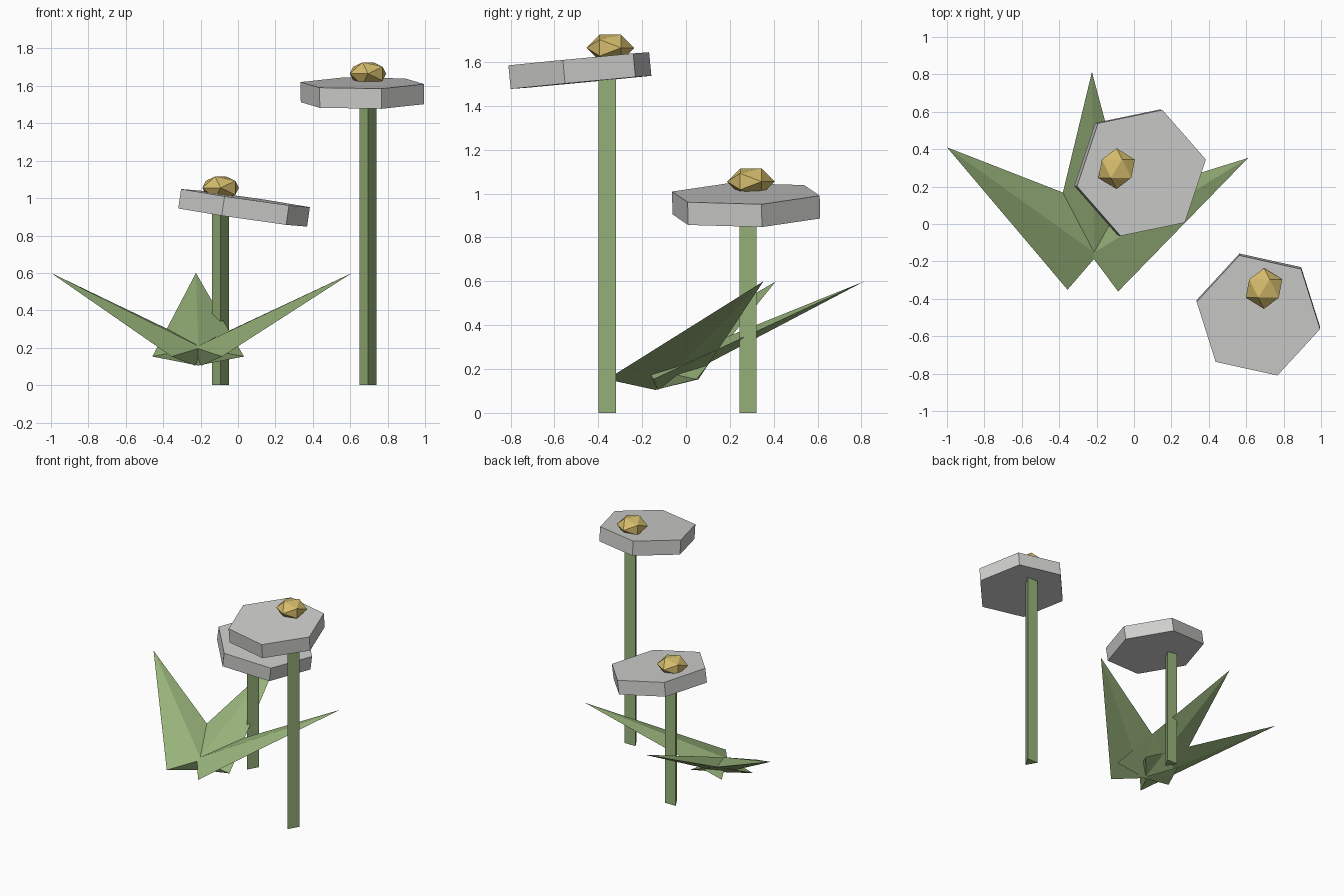
import bpy, bmesh, math
from mathutils import Matrix, Vector

if "Cube" in bpy.data.objects:
    bpy.data.objects.remove(bpy.data.objects["Cube"])


def material(name, rgb):
    m = bpy.data.materials.new(name)
    m.diffuse_color = (*rgb, 1)
    m.use_nodes = True
    m.node_tree.nodes["Principled BSDF"].inputs["Base Color"].default_value = m.diffuse_color
    return m


GREEN = material("leaf green", (0.32, 0.46, 0.20))
WHITE = material("petal white", (0.62, 0.62, 0.61))
GOLD = material("centre gold", (0.66, 0.50, 0.15))


def finish(bm, name, mat):
    bmesh.ops.recalc_face_normals(bm, faces=bm.faces[:])
    me = bpy.data.meshes.new(name)
    bm.to_mesh(me)
    bm.free()
    me.materials.append(mat)
    ob = bpy.data.objects.new(name, me)
    bpy.context.collection.objects.link(ob)
    return ob


def prism(name, mat, sides, radius, depth, matrix, spin):
    bm = bmesh.new()
    bmesh.ops.create_cone(bm, cap_ends=True, segments=sides, radius1=radius,
                          radius2=radius, depth=depth)
    # put the first corner on +x, then spin and place
    first = max(bm.verts, key=lambda v: v.co.z).co
    fix = spin - math.atan2(first.y, first.x)
    bm.transform(matrix @ Matrix.Rotation(fix, 4, 'Z'))
    return finish(bm, name, mat)


def flower(tag, stem_xy, stem_top, head_centre, normal, radius, thick, spin, bud_z):
    x, y = stem_xy
    # three-sided stem with one edge to the front
    prism("stem_" + tag, GREEN, 3, 0.053, stem_top,
          Matrix.Translation((x, y, stem_top / 2)), math.radians(-90))
    # tilted six-sided flower head
    n = Vector(normal).normalized()
    tilt = Vector((0, 0, 1)).rotation_difference(n).to_matrix().to_4x4()
    prism("flower_head_" + tag, WHITE, 6, radius, thick,
          Matrix.Translation(Vector(head_centre) - n * thick / 2) @ tilt,
          math.radians(spin))
    # flattened faceted centre
    bm = bmesh.new()
    bmesh.ops.create_icosphere(bm, subdivisions=1, radius=0.109)
    bm.transform(Matrix.Translation((x, y, bud_z))
                 @ Matrix.Diagonal((1, 1, 0.65, 1))
                 @ Matrix.Rotation(math.radians(-90), 4, 'X'))
    finish(bm, "flower_centre_" + tag, GOLD)


flower("short", (-0.093, 0.296), 0.94, (0.04, 0.273, 1.0),
       (0.145, -0.02, 1), 0.355, 0.105, 11.5, 1.055)
flower("tall", (0.695, -0.345), 1.55, (0.665, -0.489, 1.615),
       (-0.005, -0.095, 1), 0.338, 0.108, -12.5, 1.665)


# pointed leaves: diamond base square to the leaf axis, narrowing to a tip
def leaf(name, tip):
    base, tip = Vector((-0.213, -0.152, 0.153)), Vector(tip)
    axis = (tip - base).normalized()
    side = axis.cross(Vector((0, 0, 1))).normalized() * 0.245
    up = side.cross(axis).normalized() * 0.053
    bm = bmesh.new()
    ring = [bm.verts.new(base + o) for o in (side, up, -side, -up)]
    point = bm.verts.new(tip)
    bm.faces.new(ring)
    for i in range(4):
        bm.faces.new((ring[i], ring[(i + 1) % 4], point))
    finish(bm, name, GREEN)


leaf("leaf_left", (-1.0, 0.41, 0.6))
leaf("leaf_back", (-0.225, 0.813, 0.6))
leaf("leaf_right", (0.61, 0.353, 0.6))
